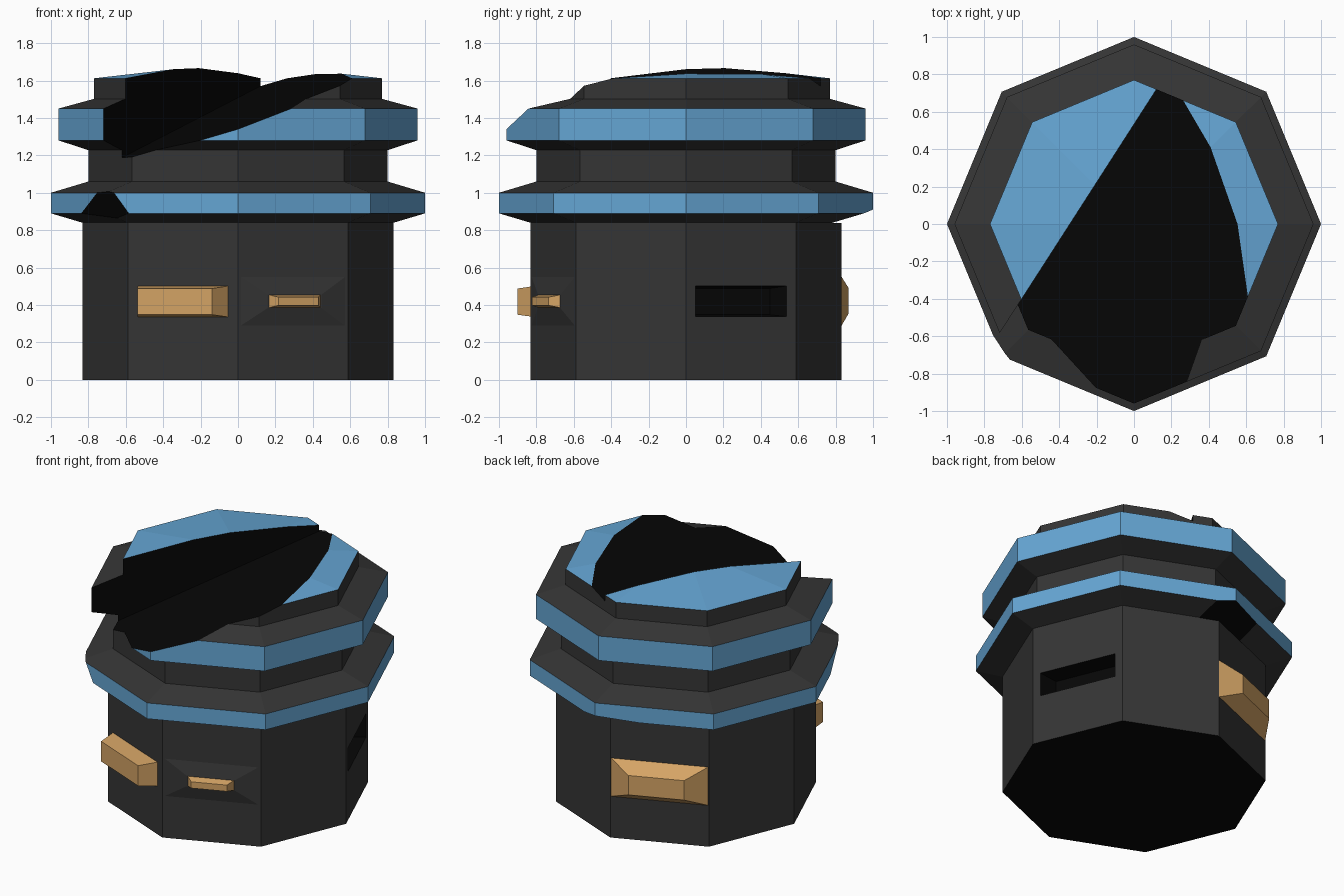
import bpy, bmesh, math
from mathutils import Vector

if "Cube" in bpy.data.objects:
    bpy.data.objects.remove(bpy.data.objects["Cube"])


def material(name, rgb):
    m = bpy.data.materials.new(name)
    m.diffuse_color = (*rgb, 1)
    m.use_nodes = True
    m.node_tree.nodes["Principled BSDF"].inputs["Base Color"].default_value = m.diffuse_color
    return m


DARK, BLUE, BLACK, ORANGE = range(4)
MATS = [material("dark_grey", (0.036, 0.036, 0.036)), material("blue", (0.13, 0.38, 0.66)),
        material("black", (0.002, 0.002, 0.002)), material("orange", (0.66, 0.37, 0.13))]


def finish(name, bm, mat=None):
    bmesh.ops.recalc_face_normals(bm, faces=bm.faces)
    if mat is not None:
        for f in bm.faces:
            f.material_index = mat
    me = bpy.data.meshes.new(name)
    bm.to_mesh(me)
    bm.free()
    for m in MATS:
        me.materials.append(m)
    ob = bpy.data.objects.new(name, me)
    bpy.context.collection.objects.link(ob)
    return ob


def lathe(name, profile, top_z, sides=8):
    """Profile rows: radius, height, material of the band above."""
    bm = bmesh.new()
    rings = [[bm.verts.new((r * math.cos(math.tau * i / sides), r * math.sin(math.tau * i / sides), z))
              for i in range(sides)] for r, z, _ in profile]
    apex = bm.verts.new((0, 0, top_z))
    bm.faces.new(rings[0][::-1]).material_index = BLACK
    for k, (_, _, mat) in enumerate(profile):
        for i in range(sides):
            a, b = rings[k][i], rings[k][(i + 1) % sides]
            if k + 1 < len(rings):
                f = bm.faces.new((a, b, rings[k + 1][(i + 1) % sides], rings[k + 1][i]))
            else:
                f = bm.faces.new((a, b, apex))
            f.material_index = mat
    return finish(name, bm)


def frustum(name, azimuth, base, outer, mat):
    """Tapered block on a body side; base/outer = half width, z low, z high, distance."""
    a = math.radians(azimuth)
    n, t = Vector((math.cos(a), math.sin(a), 0)), Vector((-math.sin(a), math.cos(a), 0))
    bm = bmesh.new()
    loops = []
    for h, lo, hi, d in (base, outer):
        loops.append([bm.verts.new(n * (0.767 + d) + t * s + Vector((0, 0, z)))
                      for s, z in ((-h, lo), (h, lo), (h, hi), (-h, hi))])
    bm.faces.new(loops[0])
    bm.faces.new(loops[1])
    for i in range(4):
        j = (i + 1) % 4
        bm.faces.new((loops[0][i], loops[0][j], loops[1][j], loops[1][i]))
    return finish(name, bm, mat)


def wedge(name, low, high, planes):
    """Box trimmed by planes; the side each normal points to is removed."""
    bm = bmesh.new()
    bmesh.ops.create_cube(bm, size=1)
    for v in bm.verts:
        v.co = Vector([lo + (c + 0.5) * (hi - lo) for c, lo, hi in zip(v.co, low, high)])
    for co, no in planes:
        bmesh.ops.bisect_plane(bm, geom=bm.verts[:] + bm.edges[:] + bm.faces[:], dist=1e-6,
                               plane_co=co, plane_no=no, clear_outer=True)
        bmesh.ops.holes_fill(bm, edges=[e for e in bm.edges if e.is_boundary], sides=0)
    return finish(name, bm, BLACK)


def cut(target, cutter):
    cutter.hide_render = True
    mod = target.modifiers.new("cut", 'BOOLEAN')
    mod.operation, mod.solver, mod.object = 'DIFFERENCE', 'EXACT', cutter
    bpy.context.view_layer.objects.active = target
    bpy.ops.object.modifier_apply(modifier=mod.name)
    bpy.data.objects.remove(cutter)


# Octagonal body with two blue collars and a blue cap
body = lathe("ringed_body", [
    (0.832, 0, DARK), (0.832, 0.84, DARK), (1.0, 0.89, BLUE), (1.0, 1.0, DARK),
    (0.80, 1.06, DARK), (0.80, 1.228, DARK), (0.96, 1.28, BLUE), (0.96, 1.45, DARK),
    (0.77, 1.502, DARK), (0.77, 1.612, BLUE)], 1.70)

# Large diagonal slash through the top: vertical wall plus sloping floor
cut(body, wedge("slash_cutter", (-1.3, -1.3, 1.0), (1.3, 1.3, 2.0), [
    ((0, 0, 1.448), (0.341, 0.1125, -1)),
    ((-0.343, 0, 0), (-1, 0.643, 0))]))
# Chips on the lower collar, front left and back
cut(body, wedge("front_chip_cutter", (-1.2, -1.2, 0.835), (0, 0, 1.05), [
    ((-0.75, -0.6, 1.0), (0.0321, 0.0222, 0.0165))]))
cut(body, wedge("back_chip_cutter", (-0.6, 0.5, 0.838), (0.6, 1.2, 0.95), [
    ((0, 1.0, 0.91), (0.0027, -0.017, 0.0573))]))
# Recessed slot on the right
cut(body, frustum("slot_cutter", 22.5, (0.268, 0.337, 0.503, 0.01), (0.216, 0.348, 0.488, -0.118), BLACK))

# Raised blocks and panel on the sides
frustum("front_left_block", 247.5, (0.264, 0.335, 0.502, -0.005), (0.216, 0.348, 0.488, 0.118), ORANGE)
frustum("back_left_block", 112.5, (0.317, 0.285, 0.555, -0.001), (0.18, 0.355, 0.49, 0.10), ORANGE)
frustum("front_right_panel", 292.5, (0.317, 0.28, 0.56, -0.001), (0.157, 0.383, 0.457, 0.025), DARK)
frustum("front_right_button", 292.5, (0.152, 0.385, 0.455, 0.02), (0.115, 0.398, 0.442, 0.077), ORANGE)
